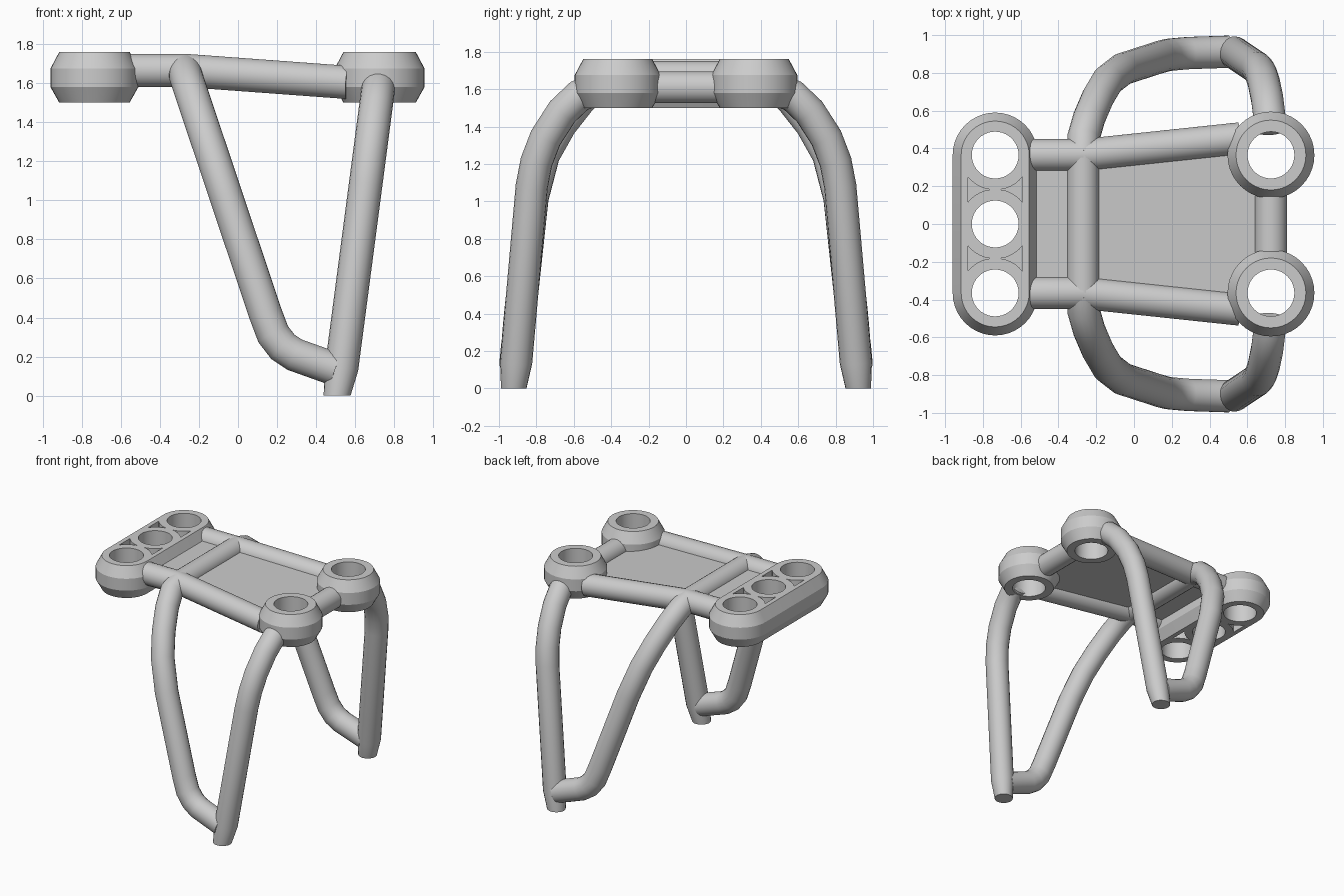
import bpy, bmesh, math
from mathutils import Vector

if "Cube" in bpy.data.objects:
    bpy.data.objects.remove(bpy.data.objects["Cube"])

R = 0.086                      # tube radius
Z0, Z1 = 1.50, 1.76            # bottom and top of the mounting bosses
grey = bpy.data.materials.new("light_grey")
grey.diffuse_color = (0.6, 0.6, 0.6, 1)
grey.use_nodes = True
grey.node_tree.nodes["Principled BSDF"].inputs["Base Color"].default_value = grey.diffuse_color


def make(name, bm, smooth=True):
    bmesh.ops.recalc_face_normals(bm, faces=bm.faces[:])
    me = bpy.data.meshes.new(name)
    bm.to_mesh(me)
    bm.free()
    ob = bpy.data.objects.new(name, me)
    bpy.context.collection.objects.link(ob)
    me.materials.append(grey)
    if smooth:
        shade(ob)
    return ob


def shade(ob):
    bpy.ops.object.select_all(action='DESELECT')
    ob.select_set(True)
    bpy.context.view_layer.objects.active = ob
    bpy.ops.object.shade_smooth_by_angle(angle=math.radians(26))


def loft(bm, rings, caps=True):
    """Skin a list of equal rings of points."""
    vs = [[bm.verts.new(p) for p in r] for r in rings]
    n = len(vs[0])
    for a, b in zip(vs, vs[1:]):
        for i in range(n):
            j = (i + 1) % n
            bm.faces.new((a[i], a[j], b[j], b[i]))
    if caps:
        bm.faces.new(vs[0][::-1])
        bm.faces.new(vs[-1])


def tube(name, pts, end_normal=None, end_radius=R, sides=20):
    """Mitred round tube through the points."""
    pts = [Vector(p) for p in pts]
    d = (pts[1] - pts[0]).normalized()
    u = d.orthogonal().normalized()
    w = d.cross(u)
    ring = [pts[0] + R * (math.cos(t) * u + math.sin(t) * w)
            for t in (2 * math.pi * i / sides for i in range(sides))]
    rings = [ring]
    for k in range(1, len(pts)):
        p = pts[k]
        d = (p - pts[k - 1]).normalized()
        if k < len(pts) - 1:
            n = d + (pts[k + 1] - p).normalized()
        else:
            n = Vector(end_normal) if end_normal else d
        ring = [v + d * ((p - v).dot(n) / d.dot(n)) for v in ring]
        if k == len(pts) - 1:
            ring = [p + (v - p) * (end_radius / R) for v in ring]
        rings.append(ring)
    bm = bmesh.new()
    loft(bm, rings)
    return make(name, bm)


def stadium(cx, half, r, z, n=20):
    """Rounded outline, long in y."""
    out = []
    for i in range(2 * n + 2):
        side = 1 if i <= n else -1
        t = math.pi * (i - (0 if side > 0 else 1)) / n
        out.append((cx + r * math.cos(t), side * half + r * math.sin(t), z))
    return out


def circle(cx, cy, r, z, n=40):
    return [(cx + r * math.cos(2 * math.pi * i / n),
             cy + r * math.sin(2 * math.pi * i / n), z) for i in range(n)]


# chamfered boss profile: inset and height
LEVELS = [(0.045, Z0), (0, Z0 + 0.08), (0, Z1 - 0.085), (0.045, Z1)]

# front mounting block with three holes and triangular pockets
BX, PITCH, HOLE = -0.735, 0.365, 0.124
bm = bmesh.new()
loft(bm, [stadium(BX, PITCH, 0.225 - i, z) for i, z in LEVELS])
block = make("front_mounting_block", bm, False)

bm = bmesh.new()
for y in (-PITCH, 0, PITCH):
    loft(bm, [circle(BX, y, HOLE, z) for z in (Z0 - 0.1, Z1 + 0.1)])
for sy in (-1, 1):
    for sx in (-1, 1):
        half = []
        for i in range(7):
            x = 0.03 + 0.115 * i / 6
            half.append((x, PITCH / 2 - math.sqrt(0.185 ** 2 - x * x)))
        shape = [(x, max(y, 0.001)) for x, y in half] + [(x, -max(y, 0.001)) for x, y in half[::-1]]
        for za, zb in ((Z0 - 0.1, Z0 + 0.1), (Z1 - 0.1, Z1 + 0.1)):
            loft(bm, [[(BX + sx * x, sy * PITCH / 2 + y, z) for x, y in shape] for z in (za, zb)])
cutter = make("hole_cutter", bm, False)
cutter.hide_render = True
mod = block.modifiers.new("holes", 'BOOLEAN')
mod.object = cutter
mod.solver = 'EXACT'
bpy.context.view_layer.objects.active = block
bpy.ops.object.modifier_apply(modifier=mod.name)
bpy.data.objects.remove(cutter)
shade(block)

for s, side in ((-1, "right"), (1, "left")):
    # rear ring bosses
    bm = bmesh.new()
    rings = [circle(0.725, s * 0.365, 0.23 - i, z) for i, z in LEVELS]
    rings += [circle(0.725, s * 0.365, HOLE, z) for z in (Z1, Z0)]
    loft(bm, rings + [rings[0]], caps=False)
    bmesh.ops.remove_doubles(bm, verts=bm.verts[:], dist=1e-5)
    make(side + "_rear_ring", bm)

    # side rails
    tube(side + "_rail", [(-0.56, s * 0.365, 1.665), (-0.27, s * 0.365, 1.665),
                          (0.56, s * 0.453, 1.604)])

    # rear legs, tapered at the foot
    yz = [(0.50, 1.59), (0.57, 1.565), (0.66, 1.48), (0.75, 1.34),
          (0.80, 1.21), (0.825, 1.08), (0.908, 0.14)]
    path = [(0.72 - 0.131 * (1.59 - z), s * y, z) for y, z in yz]
    tube(side + "_rear_leg", path + [(0.507, s * 0.921, 0)], (0, 0, -1), 0.068)

    # front legs, bending back to meet the rear legs
    yz = [(0.365, 1.665), (0.46, 1.635), (0.56, 1.55), (0.67, 1.41), (0.76, 1.25),
          (0.82, 1.02), (0.885, 0.42)]
    path = [(-0.27 + 0.335 * (1.645 - max(min(z, 1.645), 0)), s * y, z) for y, z in yz]
    tube(side + "_front_leg", path + [(0.18, s * 0.895, 0.315), (0.23, s * 0.90, 0.25),
                                      (0.29, s * 0.905, 0.21), (0.50, s * 0.912, 0.135)])

# cross bars
tube("front_cross_bar", [(-0.27, -0.365, 1.665), (-0.27, 0.365, 1.665)])
tube("rear_cross_bar", [(0.725, -0.22, 1.61), (0.725, 0.22, 1.61)])


def plate(name, half):
    """Thin panel symmetric in y, following the slope of the rails."""
    outline = half + [(x, -y) for x, y in half[::-1]]
    bm = bmesh.new()
    loft(bm, [[(x, y, 1.665 - 0.073 * max(0, x + 0.27) + dz) for x, y in outline]
              for dz in (-0.02, 0.02)])
    make(name, bm)


# infill panels between the rails
plate("main_panel", [(-0.27, 0.365), (0.56, 0.44), (0.595, 0.30), (0.72, 0.20)])
plate("front_panel", [(-0.54, 0.365), (-0.27, 0.365)])
